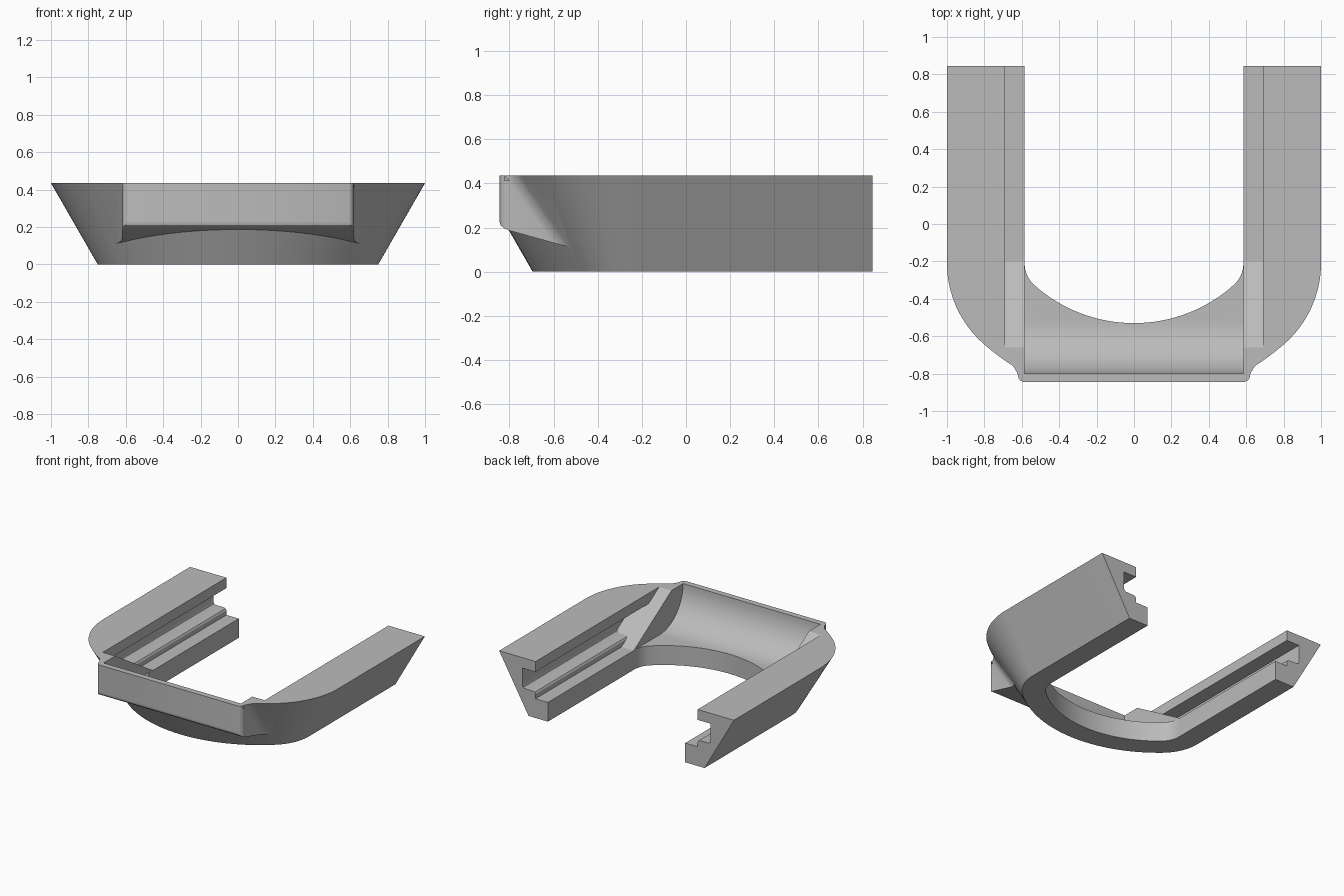
import bpy, bmesh
from math import sqrt, sin, cos, pi, atan2, radians

cube = bpy.data.objects.get("Cube")
if cube:
    bpy.data.objects.remove(cube, do_unlink=True)

H = 0.435            # height
BACK = 0.845         # half depth
INNER = 0.585        # half width of the opening
R, RC = 0.8, 0.27    # large front arc: radius and centre y
F = 0.16             # corner radius
FX = INNER - F
FY = RC - sqrt((R - F) ** 2 - FX ** 2)

grey = bpy.data.materials.new("mid grey")
grey.use_nodes = True
grey.diffuse_color = (0.5, 0.5, 0.5, 1)
grey.node_tree.nodes["Principled BSDF"].inputs["Base Color"].default_value = (0.5, 0.5, 0.5, 1)


def loft(name, rings):
    """Closed solid through rings of equal point count."""
    bm = bmesh.new()
    loops = [[bm.verts.new(p) for p in ring] for ring in rings]
    n = len(loops[0])
    for a, b in zip(loops, loops[1:]):
        for i in range(n):
            j = (i + 1) % n
            bm.faces.new((a[i], a[j], b[j], b[i]))
    bm.faces.new(loops[0][::-1])
    bm.faces.new(loops[-1])
    bmesh.ops.recalc_face_normals(bm, faces=bm.faces)
    mesh = bpy.data.meshes.new(name)
    bm.to_mesh(mesh)
    bm.free()
    ob = bpy.data.objects.new(name, mesh)
    mesh.materials.append(grey)
    bpy.context.collection.objects.link(ob)
    return ob


def boolean(target, tool, operation="DIFFERENCE"):
    mod = target.modifiers.new("bool", "BOOLEAN")
    mod.operation = operation
    mod.solver = "EXACT"
    mod.object = tool
    bpy.context.view_layer.objects.active = target
    bpy.ops.object.modifier_apply(modifier=mod.name)
    bpy.data.objects.remove(tool, do_unlink=True)


def prism_x(name, profile, half):
    """Side profile of (y, z) points stretched across x."""
    return loft(name, [[(x, y, z) for y, z in profile] for x in (-half, half)])


def box(name, x, y0, y1, z0, z1):
    return prism_x(name, [(y0, z0), (y1, z0), (y1, z1), (y0, z1)], x)


def outline(d, back):
    """U outline offset outward by d, from one arm end round to the other."""
    turn = atan2(FY - RC, FX)
    half = [(INNER + d, back)]
    half += [(FX + (F + d) * cos(turn * i / 16), FY + (F + d) * sin(turn * i / 16)) for i in range(17)]
    for i in range(1, 17):
        a = turn + (-pi / 2 - turn) * i / 16
        half.append(((R + d) * cos(a), RC + (R + d) * sin(a)))
    return half + [(-x, y) for x, y in half[-2::-1]]


def offset_at(z):
    return 0.165 + 0.575 * z


def front_y(x, z):
    """Front surface of the drafted body."""
    d = offset_at(z)
    if x / (R + d) < FX / (R - F):
        return RC - sqrt((R + d) ** 2 - x * x)
    return FY - sqrt(max((F + d) ** 2 - (x - FX) ** 2, 0))


# Drafted body
top = 0.45
frame = loft("u_frame", [[(x, y, z) for x, y in outline(offset_at(z), BACK)] for z in (0, top)])

# Flat front panel with rounded corners flaring into the body
rings = []
for i in range(15):
    z = 0.1 + 0.026 * i
    side = max(front_y(0.62, z) - 0.04, -0.81)
    half = [(0.585, -0.86), (0.59, -0.845), (0.608, -0.837), (0.618, -0.822), (0.62, side),
            (0.625, max(front_y(0.625, z) - 0.022, side + 0.004)),
            (0.64, front_y(0.64, z) - 0.006),
            (0.66, front_y(0.66, z) + 0.004),
            (0.6, front_y(0.6, z) + 0.1)]
    rings.append([(x, y, z) for x, y in half + [(-x, y) for x, y in half[::-1]]])
panel = loft("front_panel", rings)
under = [(-0.9, 0), (-0.9, 0.225), (-0.845, 0.225), (-0.84, 0.21), (-0.825, 0.197),
         (-0.8, 0.186), (-0.57, 0.122), (-0.4, 0.08), (-0.4, 0)]
boolean(panel, prism_x("panel_underside", under, 1.2))
boolean(frame, panel, "UNION")

# Trim the front and top flat
boolean(frame, box("front_trim", 1.3, -1.3, -BACK, -0.2, 0.8))
boolean(frame, box("top_trim", 1.3, -1.3, 1.3, H, 0.8))

# Opening through the middle
boolean(frame, loft("opening", [[(x, y, z) for x, y in outline(0, 1.1)] for z in (-0.1, 0.7)]))

# Curved scoop behind the front panel
scoop = [(-0.8, 0.6)]
for i in range(17):
    a = pi / 2 * i / 16
    scoop.append((-0.52 - 0.28 * cos(a), H - 0.285 * sin(a)))
boolean(frame, prism_x("scoop", scoop + [(1.1, 0.15), (1.1, 0.6)], INNER))

# Channel between the top flanges, closed by a ramp at the front
LEDGE, RAMP0, RAMP1 = 0.148, -0.2, -0.66


def ramp_y(z):
    return RAMP0 + (RAMP1 - RAMP0) * (z - LEDGE) / (H - LEDGE)


channel = [(ramp_y(0.6), 0.6), (RAMP0, LEDGE), (1.1, LEDGE), (1.1, 0.6)]
boolean(frame, prism_x("channel", channel, 0.69))

# Undercut groove along each arm
groove = [(0.64, 0.355), (0.80, 0.355), (0.80, 0.22), (0.795, 0.208), (0.785, 0.202),
          (0.71, 0.2), (0.698, 0.196), (0.69, 0.184), (0.64, 0.184)]
for s in (-1, 1):
    boolean(frame, loft("groove", [[(s * x, ramp_y(z), z) for x, z in groove],
                                   [(s * x, 1.1, z) for x, z in groove]]))

# Smooth curved surfaces, crisp edges
bpy.ops.object.select_all(action="DESELECT")
frame.select_set(True)
bpy.context.view_layer.objects.active = frame
bpy.ops.object.shade_smooth_by_angle(angle=radians(28))
